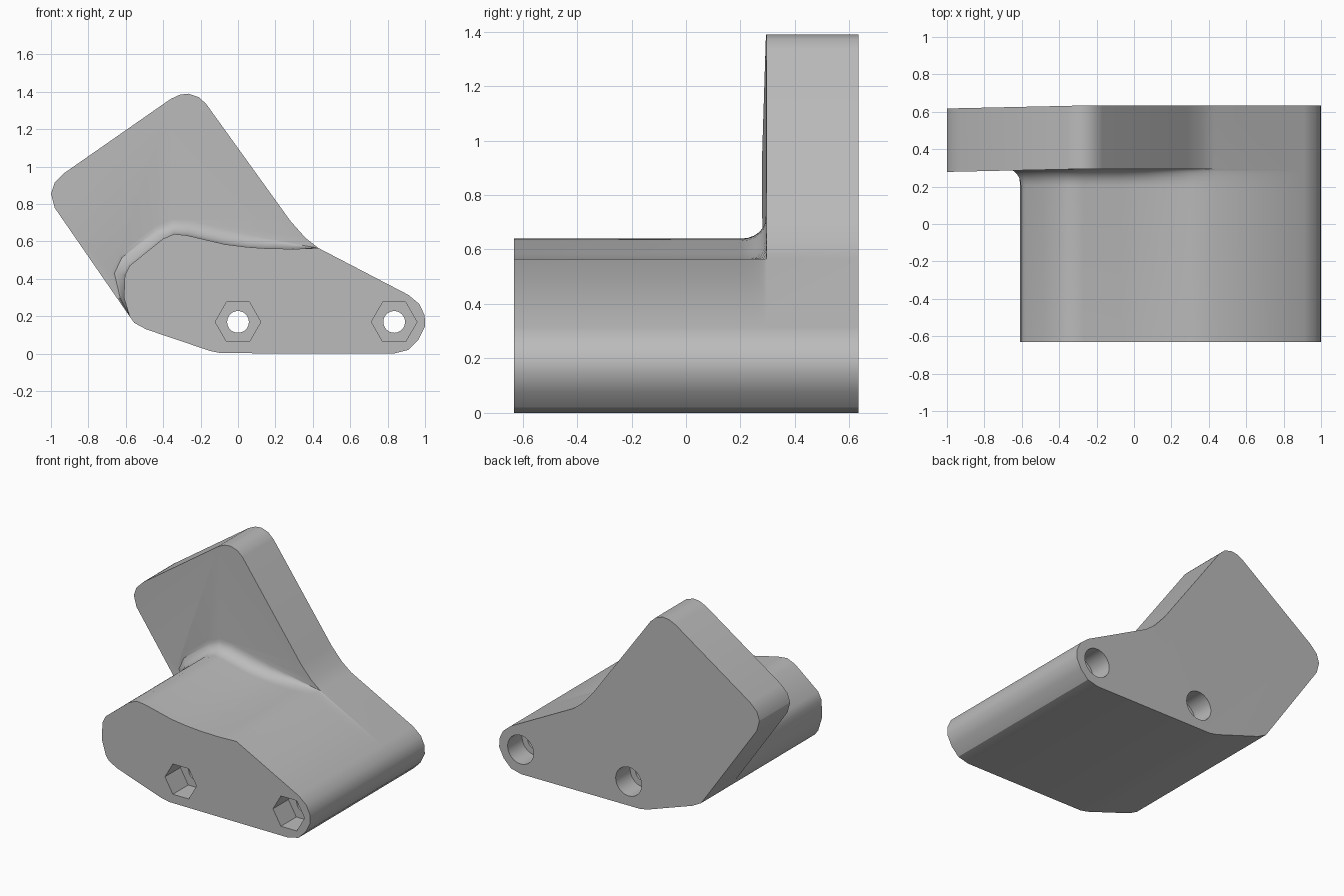
import bpy
import bmesh
import math
from mathutils import Vector

default_cube = bpy.data.objects.get("Cube")
if default_cube:
    bpy.data.objects.remove(default_cube, do_unlink=True)

grey = bpy.data.materials.new("plain grey")
grey.use_nodes = True
colour = (0.5, 0.5, 0.5, 1.0)
grey.diffuse_color = colour
grey.node_tree.nodes["Principled BSDF"].inputs["Base Color"].default_value = colour

FRONT, BACK, PLATE_FRONT = -0.632, 0.634, 0.295
FILLET = 0.09

# Outline shared by block and plate, from lower left round the base to the right shoulder
shared = [(-0.58, 0.2), (-0.555, 0.165), (-0.49, 0.13), (-0.15, 0.015), (-0.09, 0.003),
          (0.83, 0), (0.91, 0.02), (0.965, 0.075), (1, 0.145), (0.998, 0.205),
          (0.97, 0.265), (0.91, 0.315), (0.43, 0.565)]
# Top of the block, right to left: x, z and how far the fillet flares out
block_top = [(0.3, 0.56, 0.3), (0.15, 0.563, 0.6), (0.05, 0.57, 0.75), (-0.07, 0.585, 0.9),
             (-0.27, 0.632, 0.9), (-0.34, 0.64, 0.9), (-0.4, 0.615, 0.9), (-0.58, 0.47, 0.9),
             (-0.605, 0.42, 0.85), (-0.61, 0.3, 0.3)]
# Upper edge of the plate, right to left
plate_top = [(0.36, 0.62), (0.28, 0.71), (-0.17, 1.335), (-0.21, 1.372), (-0.265, 1.39),
             (-0.31, 1.385), (-0.36, 1.362), (-0.93, 0.965), (-0.98, 0.915), (-1, 0.855),
             (-0.98, 0.78)]


def lean(x, y):
    """The plate swings slightly forward towards its free end."""
    return y + 0.022 * min(0, x + 0.25)


def flared(flare):
    """Block top pushed outward along its normals by the given share of the fillet."""
    path = [shared[-1]] + [p[:2] for p in block_top] + [shared[0]]
    result = []
    for i, (x, z, weight) in enumerate(block_top, 1):
        along = Vector(path[i + 1]) - Vector(path[i - 1])
        outward = Vector((along.y, -along.x)).normalized()
        result.append(Vector((x, z)) + outward * FILLET * weight * flare)
    return result


def bridge(bm, first, second):
    for i in range(len(first)):
        j = (i + 1) % len(first)
        bm.faces.new((first[i], first[j], second[j], second[i]))


def build_bracket():
    bm = bmesh.new()

    def ring(points, y, leaning=False):
        return [bm.verts.new((x, lean(x, y) if leaning else y, z)) for x, z in points]

    # Block with a curved fillet growing into the plate
    rings = [ring(shared + flared(0), FRONT)]
    steps = 6
    for k in range(steps + 1):
        angle = math.pi / 2 * k / steps
        y = PLATE_FRONT - FILLET * (1 - math.sin(angle))
        rings.append(ring(shared + flared(1 - math.cos(angle)), y, k == steps))
    bm.faces.new(rings[0])
    for near, far in zip(rings, rings[1:]):
        bridge(bm, near, far)

    # Plate: front face around the fillet, rim and back
    n = len(shared)
    base, fillet_edge = rings[-1][:n], rings[-1][n:]
    upper = ring(plate_top, PLATE_FRONT, True)
    bm.faces.new([base[-1]] + upper + [base[0]] + fillet_edge[::-1])
    back = ring(shared + plate_top, BACK, True)
    bridge(bm, base + upper, back)
    bm.faces.new(back[::-1])

    bmesh.ops.recalc_face_normals(bm, faces=bm.faces)
    mesh = bpy.data.meshes.new("bracket")
    bm.to_mesh(mesh)
    bm.free()
    bracket = bpy.data.objects.new("bracket", mesh)
    bpy.context.collection.objects.link(bracket)
    mesh.materials.append(grey)
    return bracket


def bore(target, x, radius, sides, start, end):
    """Cut a prism-shaped hole running front to back."""
    bpy.ops.mesh.primitive_cylinder_add(
        vertices=sides, radius=radius, depth=end - start,
        location=(x, (start + end) / 2, 0.17), rotation=(math.pi / 2, 0, 0))
    cutter = bpy.context.object
    cutter.name = "hole_cutter"
    cutter.hide_render = True
    if sides == 6:
        cutter.rotation_euler.y = math.pi / 6
    cutter.data.materials.append(grey)
    bpy.context.view_layer.update()
    cut = target.modifiers.new("hole", 'BOOLEAN')
    cut.operation = 'DIFFERENCE'
    cut.solver = 'EXACT'
    cut.object = cutter
    bpy.context.view_layer.objects.active = target
    bpy.ops.object.modifier_apply(modifier=cut.name)
    bpy.data.objects.remove(cutter, do_unlink=True)


bracket = build_bracket()

# Bolt holes: hexagonal nut pocket, narrow shaft, round recess at the back
for x in (0, 0.835):
    bore(bracket, x, 0.122, 6, FRONT - 0.1, FRONT + 0.17)
    bore(bracket, x, 0.1, 32, BACK - 0.16, BACK + 0.1)
    bore(bracket, x, 0.058, 32, FRONT + 0.1, BACK - 0.1)

bpy.ops.object.select_all(action='DESELECT')
bracket.select_set(True)
bpy.context.view_layer.objects.active = bracket
bpy.ops.object.shade_smooth_by_angle(angle=math.radians(30))
